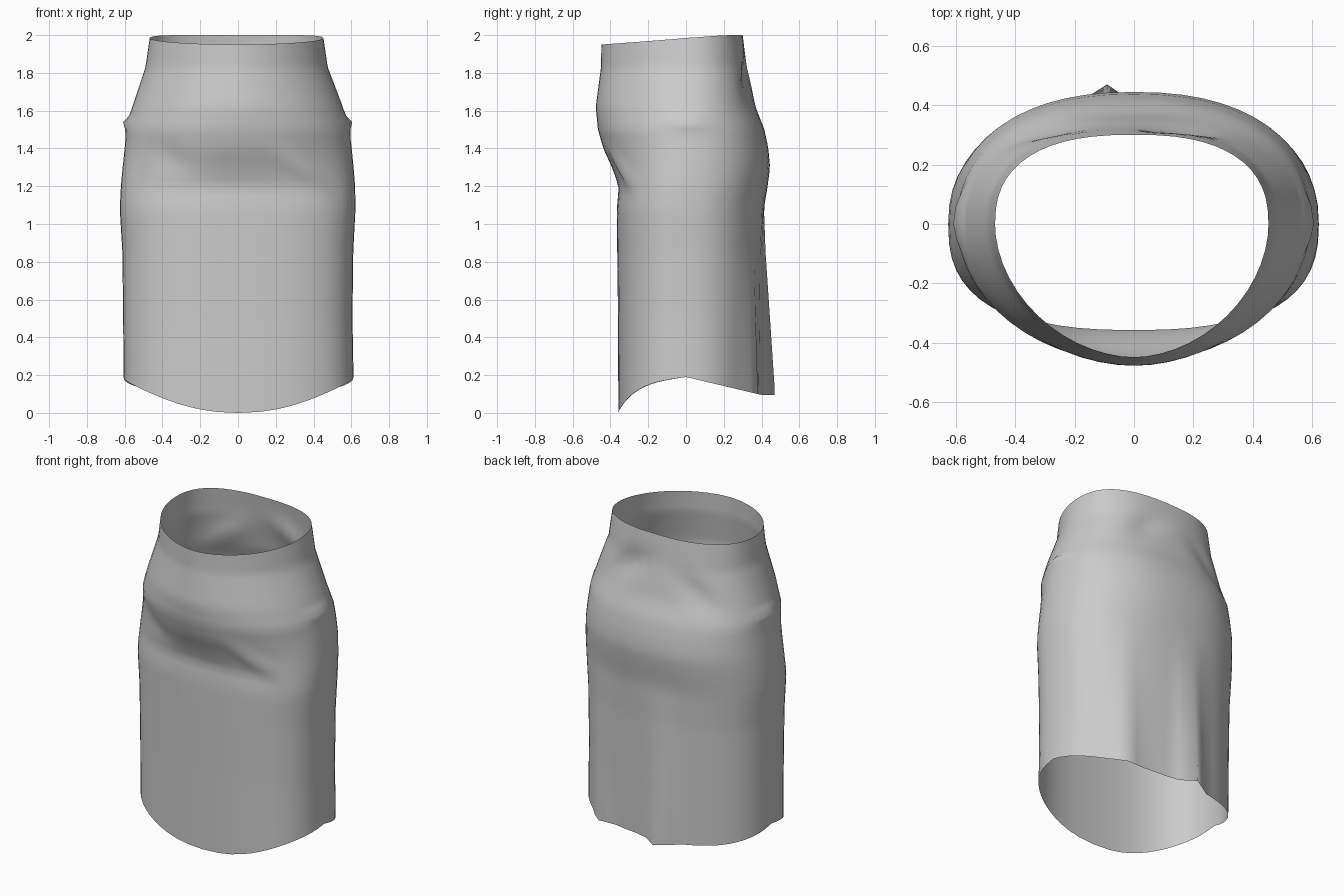
import bpy, math
from math import cos, sin, pi, exp

if "Cube" in bpy.data.objects:
    bpy.data.objects.remove(bpy.data.objects["Cube"])

SIDES, ROWS = 56, 48

# height, left x, right x, front depth, back depth, front squareness, back squareness
PROFILE = [
    (2.00, .465, .450, .447, .300, 1.85, 2.5),
    (1.83, .490, .475, .450, .325, 1.85, 2.4),
    (1.62, .560, .555, .478, .368, 1.9, 2.3),
    (1.50, .592, .590, .466, .415, 2.0, 2.3),
    (1.40, .600, .602, .438, .436, 2.0, 2.3),
    (1.30, .611, .612, .392, .445, 2.2, 2.3),
    (1.20, .620, .620, .356, .432, 2.5, 2.3),
    (1.08, .626, .622, .366, .412, 2.6, 2.3),
    (0.85, .612, .610, .364, .402, 2.6, 2.3),
    (0.50, .608, .606, .360, .398, 2.6, 2.3),
    (0.00, .605, .615, .358, .392, 2.6, 2.3),
]


def section(z):
    """Interpolate the profile at a height."""
    for p, q in zip(PROFILE, PROFILE[1:]):
        if z >= q[0]:
            t = (p[0] - z) / (p[0] - q[0])
            return [a + (b - a) * t for a, b in zip(p[1:], q[1:])]
    return PROFILE[-1][1:]


def bump(v, centre, width):
    return exp(-((v - centre) / width) ** 2)


def surface_point(angle, z):
    left, right, front, back, nf, nb = section(z)
    c, s = cos(angle), sin(angle)
    n = nf if s < 0 else nb
    x = math.copysign(abs(c) ** (2 / n), c) * (right if c > 0 else left)
    y = math.copysign(abs(s) ** (2 / n), s) * (back if s > 0 else front)
    low = min(1, max(0, (1.12 - z) / 1.0))
    if s > 0:
        # hanging folds at the back
        y += low * (.080 * bump(x, -.10, .075) + .040 * bump(x, .36, .07))
        # creases under the back waist
        y -= .03 * bump(x + .8 * (z - 1.8), .15, .09) * bump(z, 1.77, .1)
        y -= .02 * bump(x - .8 * (z - 1.8), -.2, .08) * bump(z, 1.7, .1)
    else:
        # folds beneath the front
        y -= .025 * bump(x - 1.1 * (1.28 - z), .36, .05) * bump(z, 1.29, .09)
        y += .015 * bump(x + .6 * (z - 1.4), -.38, .08) * bump(z, 1.35, .07)
    # pinched tucks at the hips
    x += math.copysign(.027, c) * bump(z, 1.535, .028) * bump(y, .01, .10) 
    return x, y


def rim_height(angle):
    s = sin(angle)
    return 1.985 + .035 * s if s < 0 else 1.985 + .015 * sin(pi * min(1, s * 1.2) * .5)


def hem_height(angle):
    x, y = surface_point(angle, .1)
    if y < 0:
        return .19 * (1 - abs(y) / .358) + .045 * (x / .35) ** 2 * abs(y) / .358
    return .19 - .095 * min(1, y / .40)


# Skirt: one open tube of cloth
verts, faces = [], []
for r in range(ROWS + 1):
    t = r / ROWS
    t = t * (.62 + .38 * t)          # closer rows near the waist
    for i in range(SIDES):
        a = 2 * pi * i / SIDES
        top, hem = rim_height(a), hem_height(a)
        # only the lower half follows the hem, only the top follows the rim
        z = 2 * (1 - t)
        if z > 1.6:
            z = 1.6 + (z - 1.6) * (top - 1.6) / .4
        elif z < 1.0:
            z = hem + z * (1.0 - hem)
        x, y = surface_point(a, z)
        verts.append((x, y, z))
for r in range(ROWS):
    for i in range(SIDES):
        j = (i + 1) % SIDES
        faces.append((r * SIDES + i, (r + 1) * SIDES + i,
                      (r + 1) * SIDES + j, r * SIDES + j))

mesh = bpy.data.meshes.new("skirt")
mesh.from_pydata(verts, [], faces)
mesh.polygons.foreach_set("use_smooth", [True] * len(mesh.polygons))
skirt = bpy.data.objects.new("skirt", mesh)
bpy.context.collection.objects.link(skirt)
